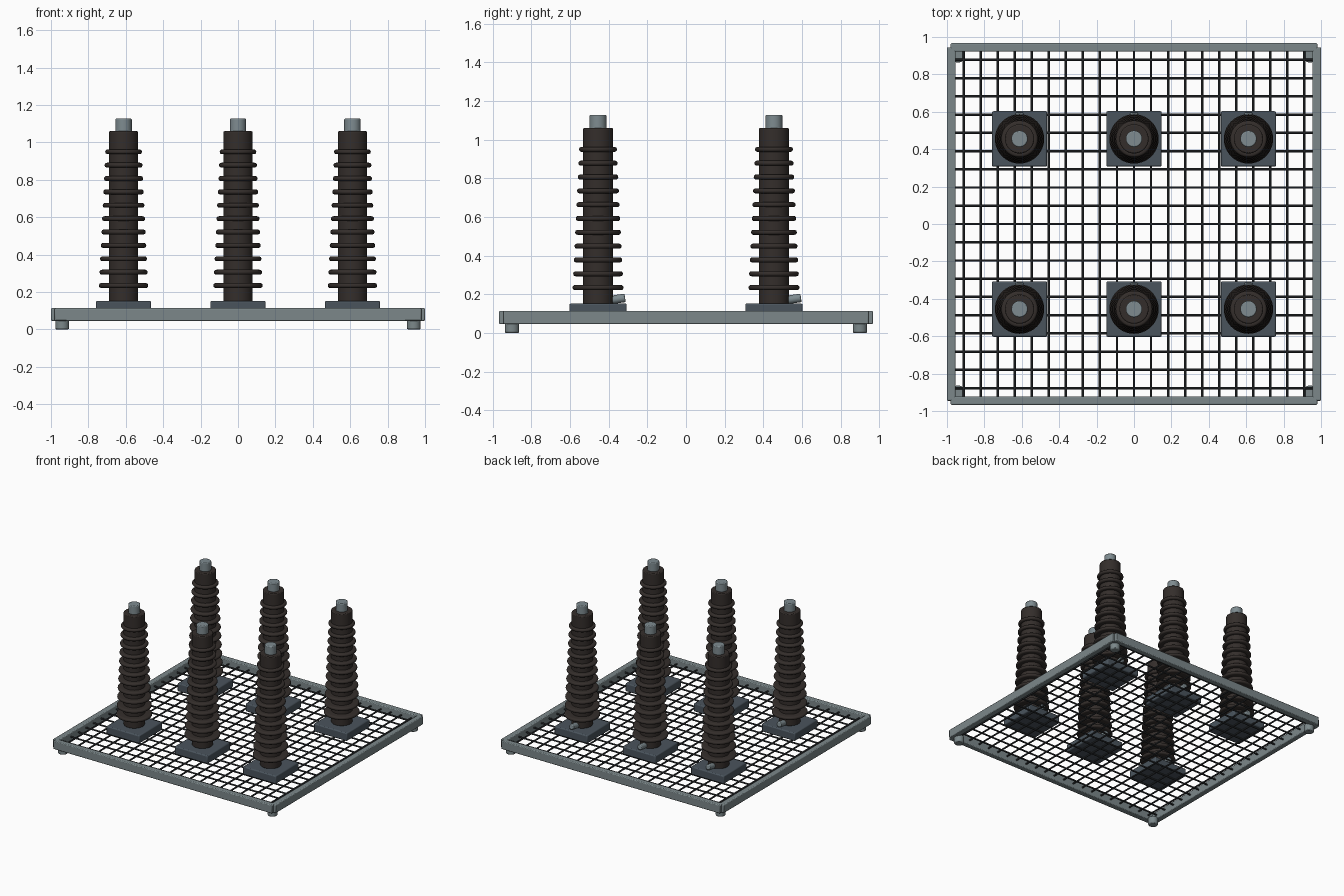
import bpy, math
from mathutils import Vector

cube = bpy.data.objects.get("Cube")
if cube:
    bpy.data.objects.remove(cube, do_unlink=True)


def material(name, rgb):
    m = bpy.data.materials.new(name)
    m.use_nodes = True
    m.diffuse_color = (*rgb, 1)
    m.node_tree.nodes["Principled BSDF"].inputs["Base Color"].default_value = (*rgb, 1)
    return m


GALVANISED = material("galvanised grey", (0.20, 0.245, 0.255))
TERMINAL = material("terminal grey", (0.21, 0.26, 0.28))
PLATE = material("slate blue steel", (0.068, 0.088, 0.108))
WIRE = material("dark wire", (0.032, 0.036, 0.04))
CERAMIC = material("brown ceramic", (0.034, 0.027, 0.024))


def finish(obj, name, mat, bevel=0, segments=2, smooth=True):
    obj.name = name
    obj.data.materials.append(mat)
    if bevel:
        mod = obj.modifiers.new("bevel", "BEVEL")
        mod.width, mod.segments, mod.limit_method = bevel, segments, "ANGLE"
    if smooth:
        bpy.ops.object.shade_smooth_by_angle(angle=math.radians(35))
    return obj


def box(name, centre, size, mat, bevel=0):
    bpy.ops.mesh.primitive_cube_add(size=1, location=centre)
    obj = bpy.context.object
    obj.scale = size
    bpy.ops.object.transform_apply(location=False, rotation=False, scale=True)
    return finish(obj, name, mat, bevel)


def rod(name, start, end, radius, mat, sides=32, bevel=0):
    a, b = Vector(start), Vector(end)
    bpy.ops.mesh.primitive_cylinder_add(vertices=sides, radius=radius,
                                        depth=(b - a).length, location=(a + b) / 2)
    obj = bpy.context.object
    obj.rotation_euler = (b - a).to_track_quat("Z", "Y").to_euler()
    return finish(obj, name, mat, bevel)


def turned(name, profile, centre, mat, sides=40):
    """Revolve a closed (radius, height) profile around z."""
    n = len(profile)
    verts, faces = [], []
    for i in range(sides):
        a = 2 * math.pi * i / sides
        verts += [(r * math.cos(a), r * math.sin(a), z) for r, z in profile]
        j = (i + 1) % sides
        faces += [(i * n + k, j * n + k, j * n + k + 1, i * n + k + 1) for k in range(n - 1)]
    faces.append([i * n for i in reversed(range(sides))])
    faces.append([i * n + n - 1 for i in range(sides)])
    mesh = bpy.data.meshes.new(name)
    mesh.from_pydata(verts, [], faces)
    obj = bpy.data.objects.new(name, mesh)
    bpy.context.collection.objects.link(obj)
    obj.location = centre
    bpy.ops.object.select_all(action="DESELECT")
    obj.select_set(True)
    bpy.context.view_layer.objects.active = obj
    return finish(obj, name, mat)


# Outer frame
for s, side in ((-1, "right"), (1, "left")):
    box(f"frame_{side}", (s * 0.977, 0, 0.08), (0.046, 1.89, 0.068), GALVANISED, 0.006)
for s, side in ((-1, "front"), (1, "back")):
    box(f"frame_{side}", (0, s * 0.944, 0.08), (1.96, 0.046, 0.068), GALVANISED, 0.006)

# Round feet
for x in (-0.94, 0.94):
    for y in (-0.9, 0.9):
        rod("foot", (x, y, 0), (x, y, 0.06), 0.037, GALVANISED, 24, 0.008)

# Wire mesh floor
for i in range(-10, 11):
    rod("lengthwise_wire", (i * 0.091, -0.94, 0.082), (i * 0.091, 0.94, 0.082), 0.0065, WIRE, 8)
for i in range(-9, 10):
    rod("crosswise_wire", (-0.97, i * 0.0975, 0.082), (0.97, i * 0.0975, 0.082), 0.0065, WIRE, 8)

# Insulator posts
SHEDS = 11
for x in (-0.612, 0, 0.612):
    for y in (-0.455, 0.455):
        box("base_plate", (x, y, 0.12), (0.296, 0.296, 0.066), PLATE, 0.008)
        rod("insulator_core", (x, y, 0.15), (x, y, 1.06), 0.078, CERAMIC, 40, 0.006)
        rod("top_terminal", (x, y, 1.055), (x, y, 1.128), 0.044, TERMINAL, 32, 0.006)
        rod("ground_stud", (x, y + 0.06, 0.17), (x, y + 0.14, 0.182), 0.022, TERMINAL, 20, 0.006)
        for i in range(SHEDS):
            r = 0.132 - 0.0034 * i
            rim = [(r - 0.013 + 0.013 * math.cos(a), 0.013 * math.sin(a))
                   for a in (math.pi * (k / 8 - 0.5) for k in range(9))]
            profile = [(0.07, -0.013)] + rim + [(0.07, 0.013)]
            turned("shed", profile, (x, y, 0.235 + 0.0715 * i), CERAMIC)
